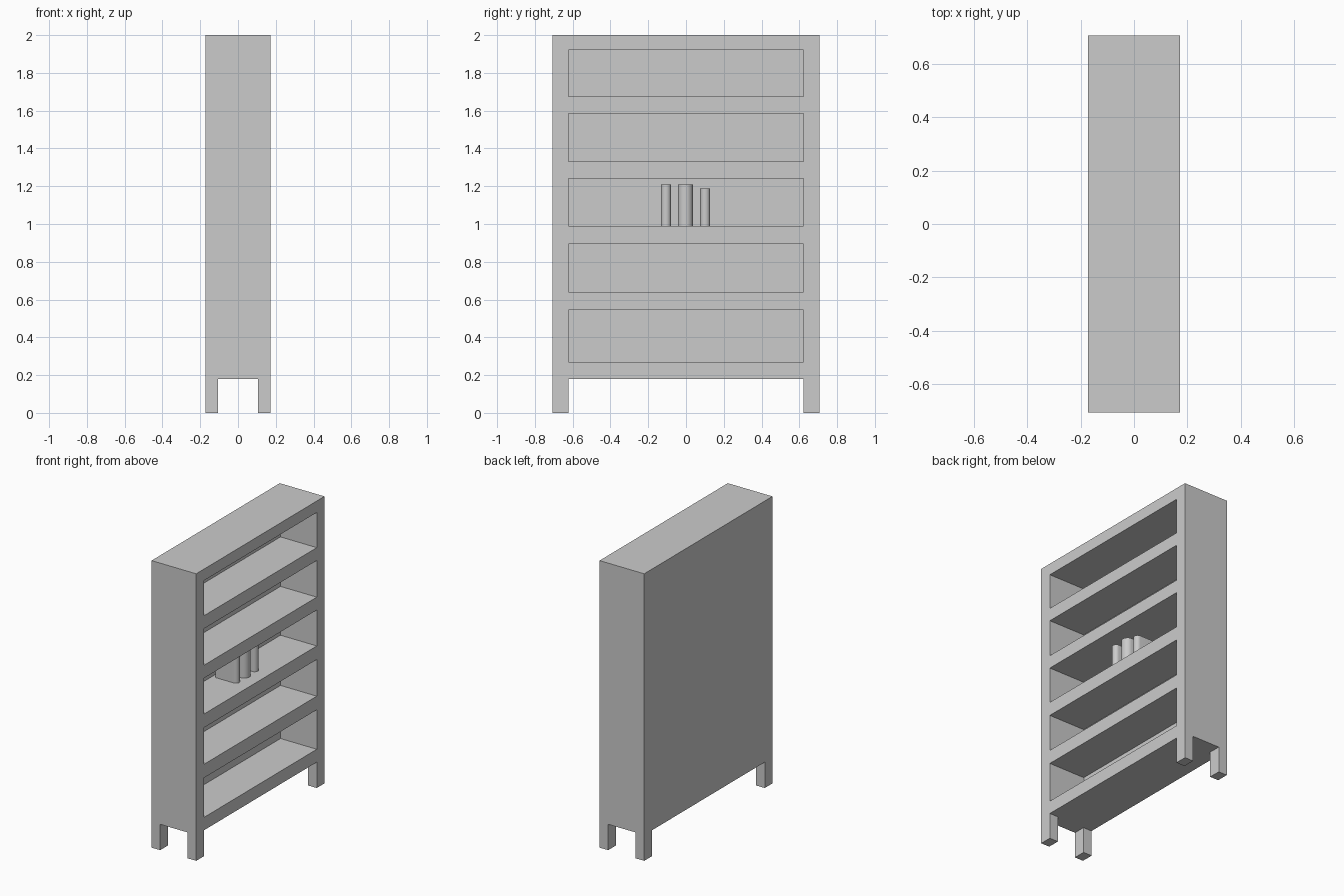
import bpy, bmesh, math

if "Cube" in bpy.data.objects:
    bpy.data.objects.remove(bpy.data.objects["Cube"])

W, D, H = 0.172, 0.706, 2.0      # half depth in x, half length in y, height
OPEN_Y = 0.622                   # half length of the openings
BACK_X = -0.108                  # inner face of the back panel
LEG_X, LEG_Z = 0.106, 0.18


def box(name, lo, hi):
    bm = bmesh.new()
    bmesh.ops.create_cube(bm, size=1)
    for v in bm.verts:
        v.co = [a + (c + 0.5) * (b - a) for a, b, c in zip(lo, hi, v.co)]
    me = bpy.data.meshes.new(name)
    bm.to_mesh(me)
    bm.free()
    ob = bpy.data.objects.new(name, me)
    bpy.context.collection.objects.link(ob)
    return ob


def cut(target, name, lo, hi):
    cutter = box(name, lo, hi)
    cutter.hide_render = True
    cutter.display_type = 'WIRE'
    mod = target.modifiers.new(name, 'BOOLEAN')
    mod.operation = 'DIFFERENCE'
    mod.solver = 'EXACT'
    mod.object = cutter


def book(name, y0, y1, z0, z1, back, spine_x, steps=12):
    # Book with a half-round spine facing +x
    cy, r = (y0 + y1) / 2, (y1 - y0) / 2
    pts = [(back, y1), (back, y0)]
    for i in range(steps + 1):
        a = -math.pi / 2 + math.pi * i / steps
        pts.append((spine_x + r * math.cos(a), cy + r * math.sin(a)))
    bm = bmesh.new()
    face = bm.faces.new([bm.verts.new((x, y, z0)) for x, y in pts])
    ext = bmesh.ops.extrude_face_region(bm, geom=[face], use_keep_orig=True)
    for v in ext['geom']:
        if isinstance(v, bmesh.types.BMVert):
            v.co.z = z1
    bmesh.ops.recalc_face_normals(bm, faces=bm.faces)
    me = bpy.data.meshes.new(name)
    bm.to_mesh(me)
    bm.free()
    ob = bpy.data.objects.new(name, me)
    bpy.context.collection.objects.link(ob)
    bpy.ops.object.select_all(action='DESELECT')
    ob.select_set(True)
    bpy.context.view_layer.objects.active = ob
    bpy.ops.object.shade_smooth_by_angle(angle=math.radians(30))


# Cabinet body, hollowed by the shelf openings (open towards +x)
body = box("bookcase_body", (-W, -D, 0), (W, D, H))
for i, (z0, z1) in enumerate([(0.27, 0.545), (0.64, 0.895), (0.99, 1.24),
                              (1.33, 1.585), (1.675, 1.92)]):
    cut(body, f"shelf_cutter_{i + 1}", (BACK_X, -OPEN_Y, z0), (W + 0.1, OPEN_Y, z1))

# Two crossing gaps underneath leave the four corner legs
cut(body, "leg_gap_cutter_side", (-W - 0.1, -OPEN_Y, -0.1), (W + 0.1, OPEN_Y, LEG_Z))
cut(body, "leg_gap_cutter_end", (-LEG_X, -D - 0.1, -0.1), (LEG_X, D + 0.1, LEG_Z))

# Three books on the middle shelf
book("book_left", -0.132, -0.079, 0.99, 1.21, -0.08, 0.058)
book("book_middle", -0.043, 0.037, 0.99, 1.21, -0.08, 0.05)
book("book_right", 0.075, 0.128, 0.99, 1.187, -0.06, 0.056)
